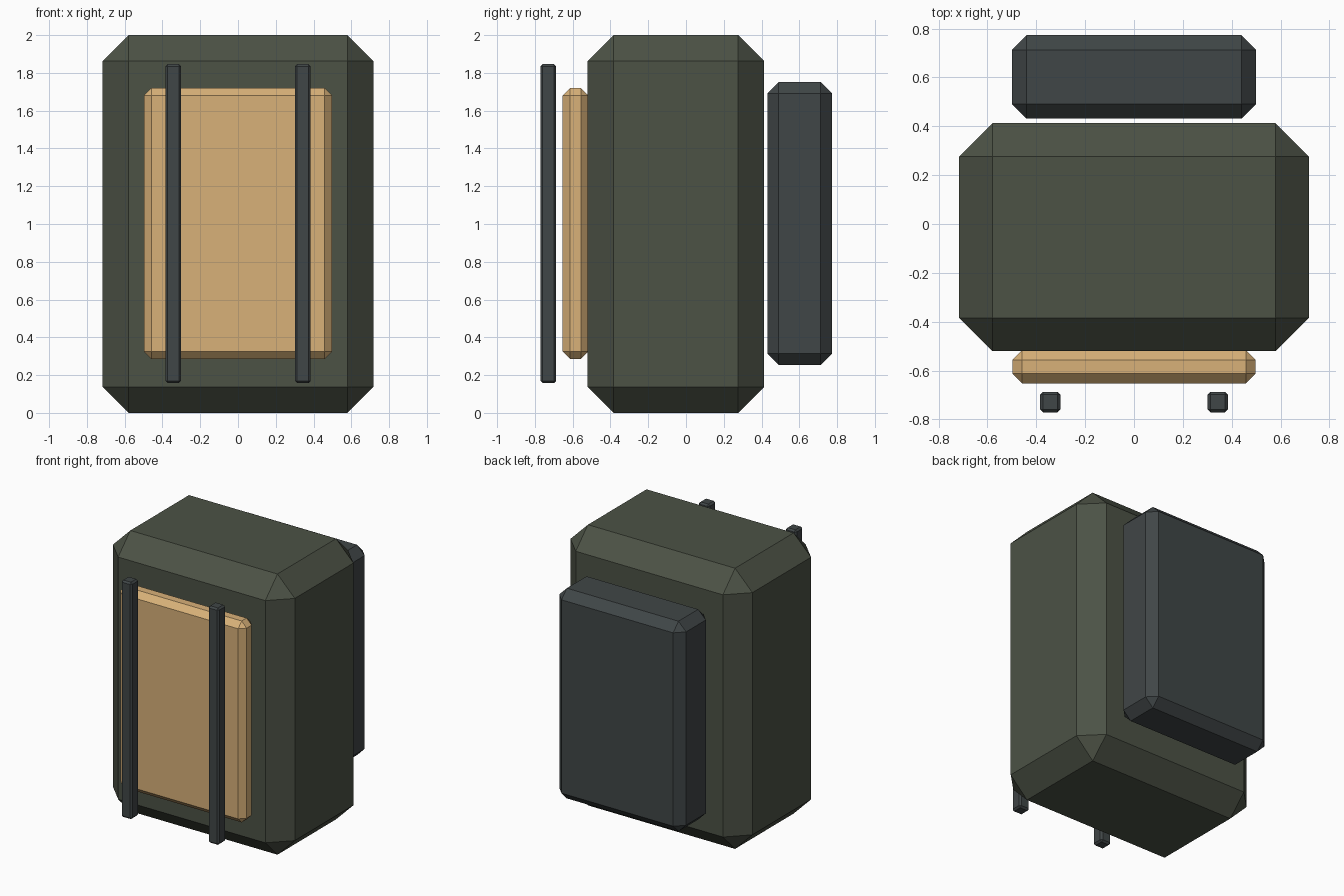
import bpy, bmesh

if "Cube" in bpy.data.objects:
    bpy.data.objects.remove(bpy.data.objects["Cube"])


def material(name, rgb):
    m = bpy.data.materials.new(name)
    m.diffuse_color = (*rgb, 1)
    m.use_nodes = True
    m.node_tree.nodes["Principled BSDF"].inputs["Base Color"].default_value = m.diffuse_color
    return m


def chamfered_box(name, x, y, z, chamfer, mat):
    """Box spanning the (min, max) ranges, every edge cut by a flat chamfer."""
    bm = bmesh.new()
    bmesh.ops.create_cube(bm, size=1)
    for v in bm.verts:
        v.co = [(r[0] + r[1]) / 2 + c * (r[1] - r[0]) for c, r in zip(v.co, (x, y, z))]
    bmesh.ops.bevel(bm, geom=bm.edges[:], offset=chamfer, segments=1,
                    affect='EDGES', profile=0.5)
    mesh = bpy.data.meshes.new(name)
    bm.to_mesh(mesh)
    bm.free()
    mesh.materials.append(mat)
    ob = bpy.data.objects.new(name, mesh)
    bpy.context.collection.objects.link(ob)
    return ob


green = material("olive_fabric", (0.072, 0.084, 0.060))
tan = material("tan_panel", (0.69, 0.44, 0.19))
grey = material("dark_grey", (0.051, 0.061, 0.063))

# Main pack body
chamfered_box("pack_body", (-0.717, 0.717), (-0.521, 0.413), (0, 2), 0.137, green)
# Tan panel on the front
chamfered_box("front_panel", (-0.498, 0.498), (-0.653, -0.517), (0.285, 1.72), 0.04, tan)
# Dark box behind the body
chamfered_box("back_box", (-0.5, 0.5), (0.431, 0.773), (0.254, 1.752), 0.06, grey)
# Pair of upright straps in front
for side, cx in (("left", -0.343), ("right", 0.343)):
    chamfered_box(side + "_strap", (cx - 0.042, cx + 0.042), (-0.771, -0.687),
                  (0.158, 1.846), 0.012, grey)
